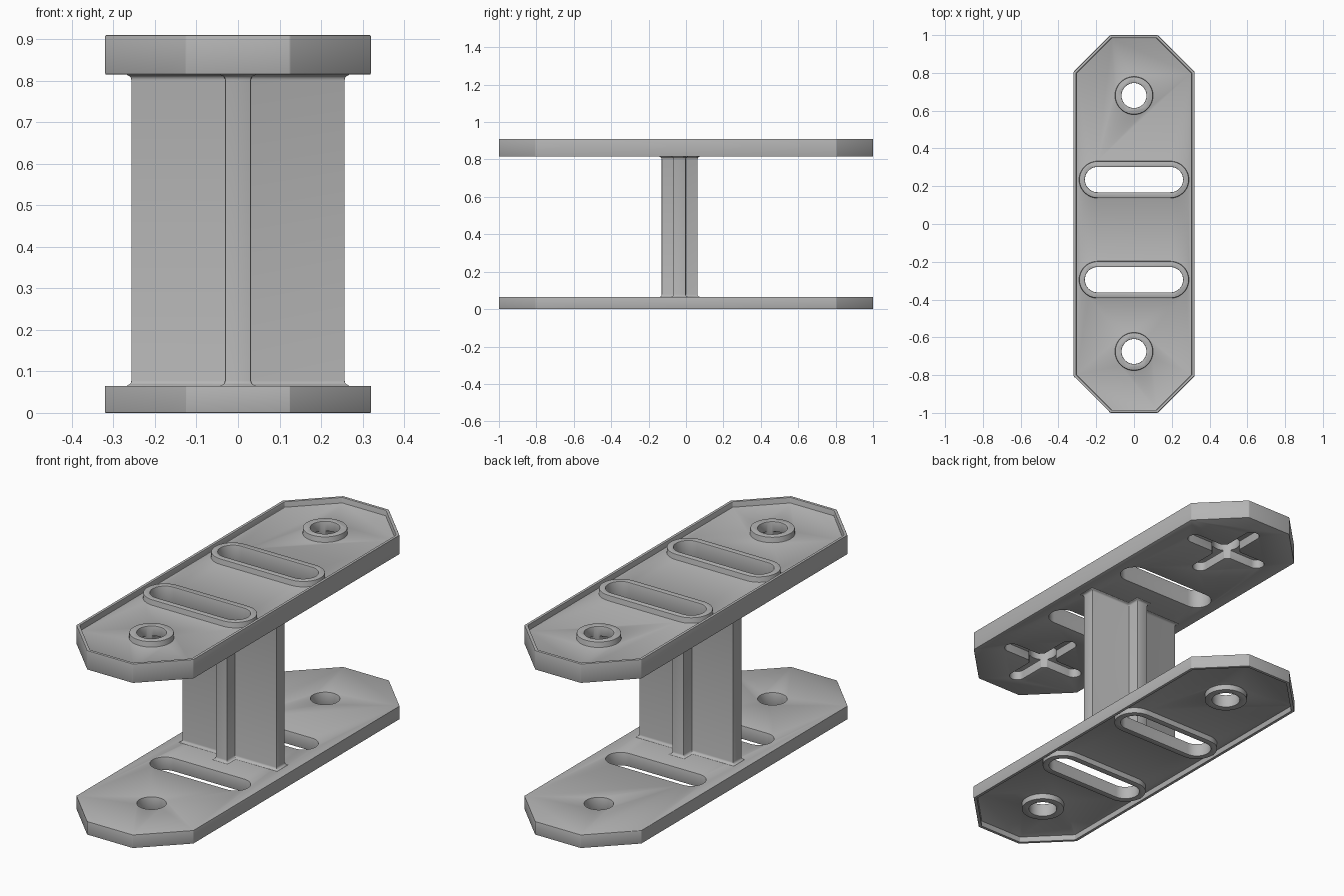
import bpy, bmesh, math

cube = bpy.data.objects.get("Cube")
if cube:
    bpy.data.objects.remove(cube, do_unlink=True)

grey = bpy.data.materials.new("plain_grey")
grey.use_nodes = True
grey.diffuse_color = (0.46, 0.46, 0.46, 1)
grey.node_tree.nodes["Principled BSDF"].inputs["Base Color"].default_value = grey.diffuse_color

HOLES = (0.68, -0.675)
SLOTS = (0.235, -0.295)


def loft(name, loops):
    """Solid skinned through (outline, z) loops."""
    bm = bmesh.new()
    rings = [[bm.verts.new((x, y, z)) for x, y in pts] for pts, z in loops]
    n = len(rings[0])
    for low, high in zip(rings, rings[1:]):
        for i in range(n):
            j = (i + 1) % n
            bm.faces.new((low[i], low[j], high[j], high[i]))
    bm.faces.new(rings[0][::-1])
    bm.faces.new(rings[-1])
    bmesh.ops.recalc_face_normals(bm, faces=bm.faces)
    mesh = bpy.data.meshes.new(name)
    bm.to_mesh(mesh)
    bm.free()
    mesh.materials.append(grey)
    obj = bpy.data.objects.new(name, mesh)
    bpy.context.collection.objects.link(obj)
    return obj


def prism(name, pts, z0, z1):
    return loft(name, [(pts, z0), (pts, z1)])


def octagon(inset):
    """Plate outline with clipped corners."""
    w, h, k = 0.32 - inset, 1 - inset, inset * 0.414
    q = [(w, 0.805 - k), (0.125 - k, h)]
    half = q + [(-x, y) for x, y in q[::-1]]
    return half + [(-x, -y) for x, y in half]


def stadium(half_len, r, cx, cy, along_y=False, steps=20):
    """Round-ended outline; half_len equal to r gives a circle."""
    pts = []
    for side in (0, 1):
        shift = (half_len - r) * (1 - 2 * side)
        for i in range(steps + 1):
            if half_len == r and i == steps:
                continue
            a = math.pi * (i / steps - 0.5 + side)
            x, y = shift + r * math.cos(a), r * math.sin(a)
            pts.append((cx - y, cy + x) if along_y else (cx + x, cy + y))
    return pts


def activate(obj):
    bpy.ops.object.select_all(action='DESELECT')
    obj.select_set(True)
    bpy.context.view_layer.objects.active = obj


def combine(obj, tool, operation):
    activate(obj)
    mod = obj.modifiers.new("cut", 'BOOLEAN')
    mod.operation, mod.object, mod.solver = operation, tool, 'EXACT'
    bpy.ops.object.modifier_apply(modifier=mod.name)
    bpy.data.objects.remove(tool, do_unlink=True)


def finish(obj, width):
    activate(obj)
    bev = obj.modifiers.new("soft_edges", 'BEVEL')
    bev.width, bev.segments = width, 2
    bev.limit_method, bev.angle_limit = 'ANGLE', math.radians(40)
    bpy.ops.object.modifier_apply(modifier=bev.name)
    bpy.ops.object.shade_smooth_by_angle(angle=math.radians(35))


def make_plate(name, inner, outer, pockets):
    """Plate whose outer face is a shallow tray with raised bosses."""
    s = 1 if outer > inner else -1
    floor = outer - 0.028 * s
    plate = prism(name, octagon(0), inner, outer)
    combine(plate, prism("tray", octagon(0.015), floor, outer + 0.1 * s), 'DIFFERENCE')
    for y in SLOTS:
        combine(plate, prism("boss", stadium(0.29, 0.097, 0, y), floor - 0.01 * s, outer), 'UNION')
    for y in HOLES:
        combine(plate, prism("boss", stadium(0.1, 0.1, 0, y), floor - 0.01 * s, outer), 'UNION')
    # Cross-shaped pockets on the inner face
    if pockets:
        for y in HOLES:
            for along_y in (False, True):
                arm = stadium(0.225, 0.036, 0, y, along_y)
                combine(plate, prism("arm", arm, inner - 0.1 * s, inner + 0.045 * s), 'DIFFERENCE')
    # Through openings
    for y in SLOTS:
        combine(plate, prism("slot", stadium(0.26, 0.067, 0, y), inner - 0.1 * s, outer + 0.1 * s), 'DIFFERENCE')
    for y in HOLES:
        combine(plate, prism("hole", stadium(0.066, 0.066, 0, y), inner - 0.1 * s, outer + 0.1 * s), 'DIFFERENCE')
    finish(plate, 0.005)


make_plate("top_plate", 0.815, 0.91, True)
make_plate("bottom_plate", 0.065, 0.0, False)


def cross(d):
    """Plus-shaped column section, grown outward by d."""
    w, t, r, h = 0.257 + d, 0.0325 + d, 0.031 + d, 0.096 + d
    q = [(w, t), (r, t), (r, h)]
    half = q + [(-x, y) for x, y in q[::-1]]
    return [(x, y - 0.034) for x, y in half + [(-x, -y) for x, y in half]]


# Column with small flares where it meets the plates
flare = [(0.012, -0.002), (0.011, 0.001), (0.004, 0.004), (0.001, 0.008), (0, 0.013)]
column = loft("column", [(cross(d), 0.065 + z) for d, z in flare]
              + [(cross(d), 0.815 - z) for d, z in flare[::-1]])
finish(column, 0.006)
